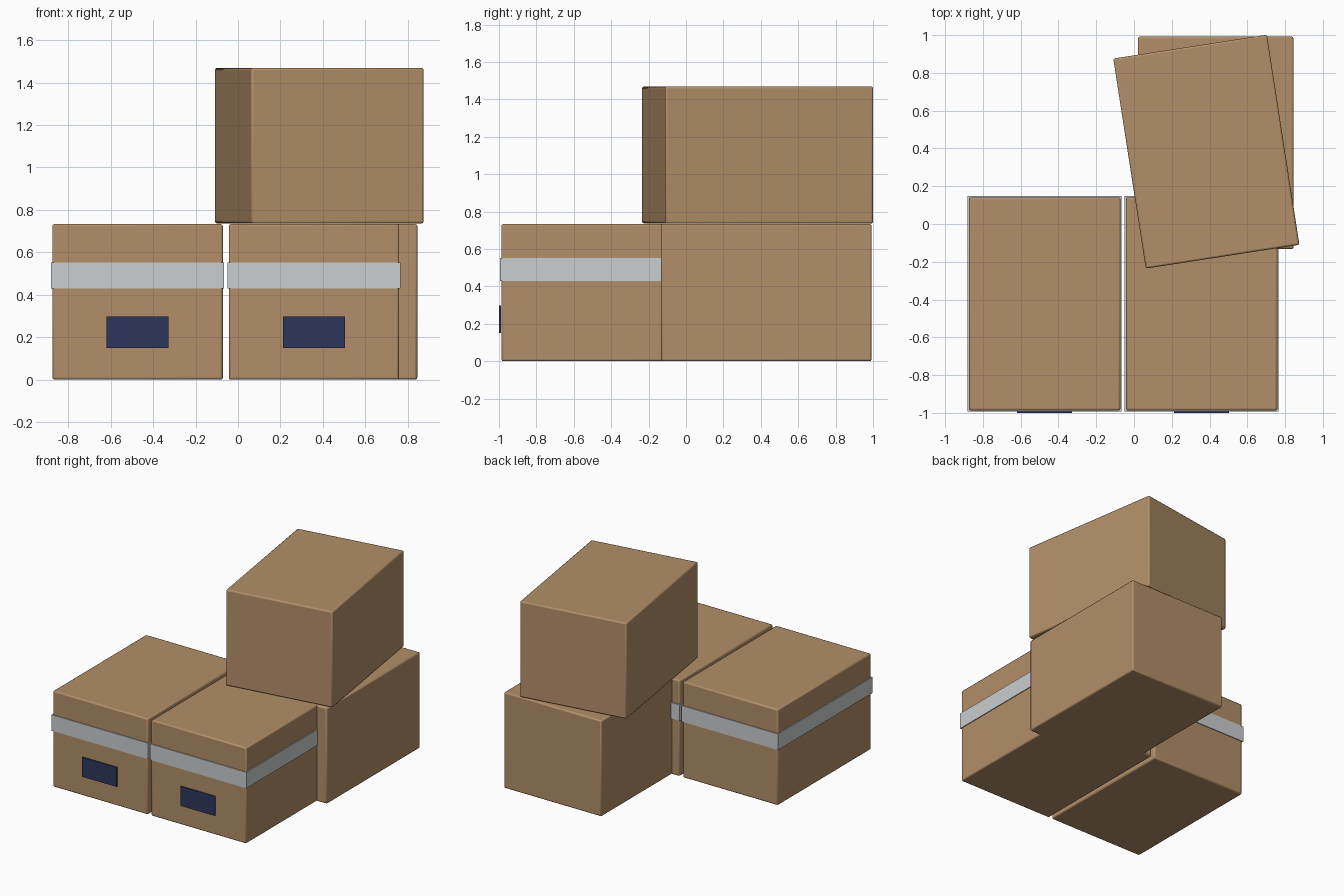
import bpy
import math

cube = bpy.data.objects.get("Cube")
if cube:
    bpy.data.objects.remove(cube, do_unlink=True)


def make_material(name, rgb):
    mat = bpy.data.materials.new(name)
    mat.use_nodes = True
    colour = (*rgb, 1.0)
    mat.diffuse_color = colour
    mat.node_tree.nodes["Principled BSDF"].inputs["Base Color"].default_value = colour
    return mat


CARDBOARD = make_material("cardboard brown", (0.445, 0.273, 0.138))
TAPE = make_material("tape grey", (0.60, 0.61, 0.62))
LABEL = make_material("label navy", (0.027, 0.037, 0.107))


def block(name, centre, size, mat, turn=0.0, bevel=0.0):
    """Axis-aligned block, optionally turned about z and with rounded edges."""
    bpy.ops.mesh.primitive_cube_add(size=1, location=centre)
    obj = bpy.context.object
    obj.name = name
    obj.scale = size
    bpy.ops.object.transform_apply(location=False, rotation=False, scale=True)
    obj.rotation_euler.z = math.radians(turn)
    obj.data.materials.append(mat)
    if bevel:
        mod = obj.modifiers.new("rounded edges", 'BEVEL')
        mod.width = bevel
        mod.segments = 2
        bpy.ops.object.shade_smooth_by_angle(angle=math.radians(35))
    return obj


HEIGHT = 0.733
DEPTH = 1.128
ROUND = 0.01

# Two taped and labelled boxes side by side at the front
TAPED_WIDTH = 0.803
TAPED_Y = -0.423
for side, x in (("right", -0.473), ("left", 0.358)):
    block(f"{side}_taped_box", (x, TAPED_Y, HEIGHT / 2),
          (TAPED_WIDTH, DEPTH, HEIGHT), CARDBOARD, bevel=ROUND)
    block(f"{side}_tape_band", (x, TAPED_Y, 0.49),
          (TAPED_WIDTH + 0.013, DEPTH + 0.013, 0.122), TAPE)
    block(f"{side}_label", (x, -0.995, 0.224), (0.292, 0.01, 0.148), LABEL)

# Plain box behind, and another stacked on it at an angle
PLAIN = (0.823, DEPTH - 0.003, HEIGHT)
block("back_box", (0.433, 0.43, HEIGHT / 2), PLAIN, CARDBOARD, bevel=ROUND)
block("top_box", (0.383, 0.383, HEIGHT * 1.5 + 0.003), PLAIN, CARDBOARD,
      turn=8.8, bevel=ROUND)
